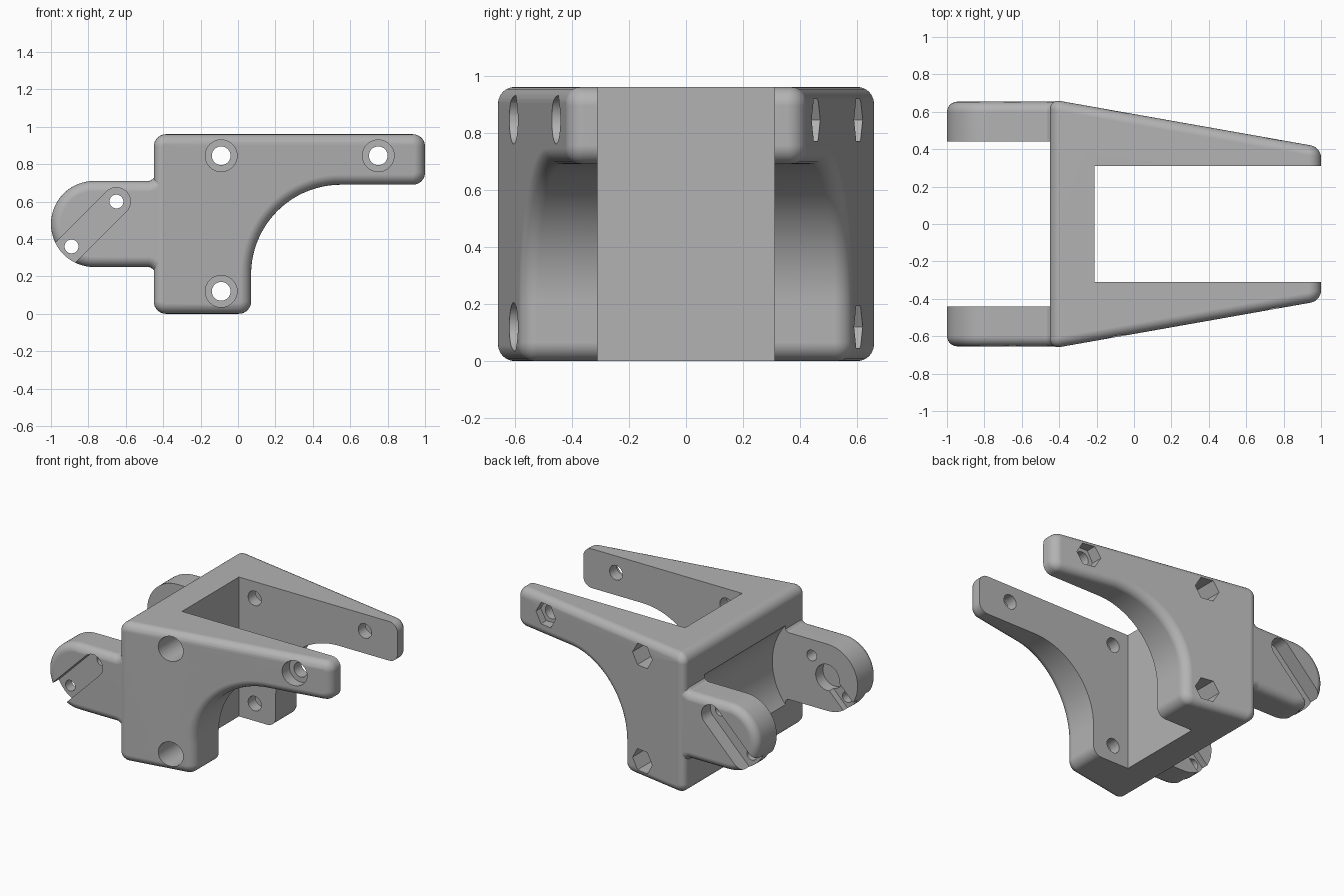
import bpy, bmesh
from math import sin, cos, pi, radians
from mathutils import Vector

cube = bpy.data.objects.get("Cube")
if cube:
    bpy.data.objects.remove(cube)

grey = bpy.data.materials.new("plain_grey")
grey.use_nodes = True
grey.diffuse_color = (0.45, 0.45, 0.45, 1)
grey.node_tree.nodes["Principled BSDF"].inputs["Base Color"].default_value = grey.diffuse_color


def arc(cx, cz, r, a0, a1, n=8):
    """Points on an arc, angles in degrees."""
    return [(cx + r * cos(radians(a0 + (a1 - a0) * i / n)),
             cz + r * sin(radians(a0 + (a1 - a0) * i / n))) for i in range(n + 1)]


def prism(name, outline, near, far, round_near=None, round_far=None, keep=None):
    """Extrude an x-z outline along y; near and far give y from x."""
    bm = bmesh.new()
    caps = []
    for depth in (near, far):
        caps.append(bm.faces.new([bm.verts.new((x, depth(x), z)) for x, z in outline]))
    a, b = (list(f.verts) for f in caps)
    n = len(outline)
    for i in range(n):
        j = (i + 1) % n
        bm.faces.new((a[i], a[j], b[j], b[i]))
    bmesh.ops.recalc_face_normals(bm, faces=bm.faces[:])
    # fillet the rims of the chosen caps
    for cap, radius in zip(caps, (round_near, round_far)):
        if radius:
            rim = [e for e in cap.edges if not (keep and keep(e))]
            bmesh.ops.bevel(bm, geom=rim, offset=radius, offset_type='OFFSET',
                            segments=6, profile=0.5, affect='EDGES', clamp_overlap=False)
    mesh = bpy.data.meshes.new(name)
    bm.to_mesh(mesh)
    bm.free()
    mesh.materials.append(grey)
    obj = bpy.data.objects.new(name, mesh)
    bpy.context.collection.objects.link(obj)
    return obj


def flat(y):
    return lambda x: y


def activate(obj):
    bpy.ops.object.select_all(action='DESELECT')
    obj.select_set(True)
    bpy.context.view_layer.objects.active = obj


def cut(obj, outline, y0, y1):
    """Subtract a prism from an object."""
    cutter = prism("cutter", outline, flat(y0), flat(y1))
    cutter.hide_render = True
    mod = obj.modifiers.new("cut", 'BOOLEAN')
    mod.operation = 'DIFFERENCE'
    mod.solver = 'EXACT'
    mod.object = cutter
    activate(obj)
    bpy.ops.object.modifier_apply(modifier=mod.name)
    bpy.data.objects.remove(cutter)


def disc(c, r, n=32):
    return arc(*c, r, 0, 360 - 360 / n, n - 1)


def slot(c, r, length):
    """Slot that runs down towards the rounded tip of the ear."""
    d = length * cos(pi / 4)
    return arc(*c, r, -45, 135, 16) + arc(c[0] - d, c[1] - d, r, 135, 315, 16)


def finish(obj):
    activate(obj)
    bpy.ops.object.shade_smooth_by_angle(angle=radians(32))
    obj.modifiers.new("even_shading", 'WEIGHTED_NORMAL').keep_sharp = True


# Forked body: rounded side outline with tapering outer faces
R, FILLET = 0.065, 0.055
left, right, top, arm_under, leg = -0.45, 1.0, 0.96, 0.69, 0.07
body_outline = (
    arc(left + R, R, R, 180, 270)
    + arc(leg - R, R, R, 270, 360)
    + arc(leg + 0.48, arm_under - 0.48, 0.48, 180, 90, 28)
    + arc(right - R, arm_under + R, R, 270, 360)
    + arc(right - R, top - R, R, 0, 90)
    + arc(left + R, top - R, R, 90, 180))


def taper(x):
    return 0.655 - 0.177 * (x + 0.38)


body = prism("forked_body", body_outline, lambda x: -taper(x), taper, FILLET, FILLET)

# Gap between the arms, and round clearance between the ears
cut(body, [(-0.21, -1), (2, -1), (2, 2), (-0.21, 2)], -0.31, 0.31)
cut(body, disc((-0.77, 0.48), 0.42, 72), -0.44, 0.44)

# Bolt holes: round counterbores in front, hexagonal nut pockets behind
for c in ((-0.09, 0.845), (0.75, 0.845), (-0.09, 0.12)):
    cut(body, disc(c, 0.05), -1, 1)
    cut(body, disc(c, 0.085), -1, -0.39)
    cut(body, disc(c, 0.085, 6), 0.39, 1)
finish(body)

# Rounded ears with a small flare where they meet the body
mid, half, root = 0.48, 0.23, -0.40
upper = arc(-0.48, mid + half + 0.03, 0.03, 270, 315, 4)
x, z = upper[-1]
upper.append((root, z + root - x))
lower = [(px, 2 * mid - pz) for px, pz in reversed(upper)]
ear_outline = arc(-0.77, mid, half, 270, 90, 32) + upper + lower
ears = prism("ears", ear_outline, flat(0.44), flat(0.654), None, FILLET,
             keep=lambda e: all(v.co.x > root - 0.001 for v in e.verts))

# Outer slot, inner round pocket with its slot, and the two pin holes
cut(ears, slot((-0.65, 0.60), 0.075, 0.8), 0.555, 0.8)
cut(ears, disc((-0.77, mid), 0.09), 0.4, 0.52)
cut(ears, slot((-0.77, mid), 0.052, 0.6), 0.4, 0.485)
for c in ((-0.65, 0.60), (-0.89, 0.36)):
    cut(ears, disc(c, 0.037), 0.3, 0.8)

# Second ear by mirroring
mirror = ears.modifiers.new("mirror", 'MIRROR')
mirror.use_axis = (False, True, False)
mirror.use_mirror_merge = False
finish(ears)
